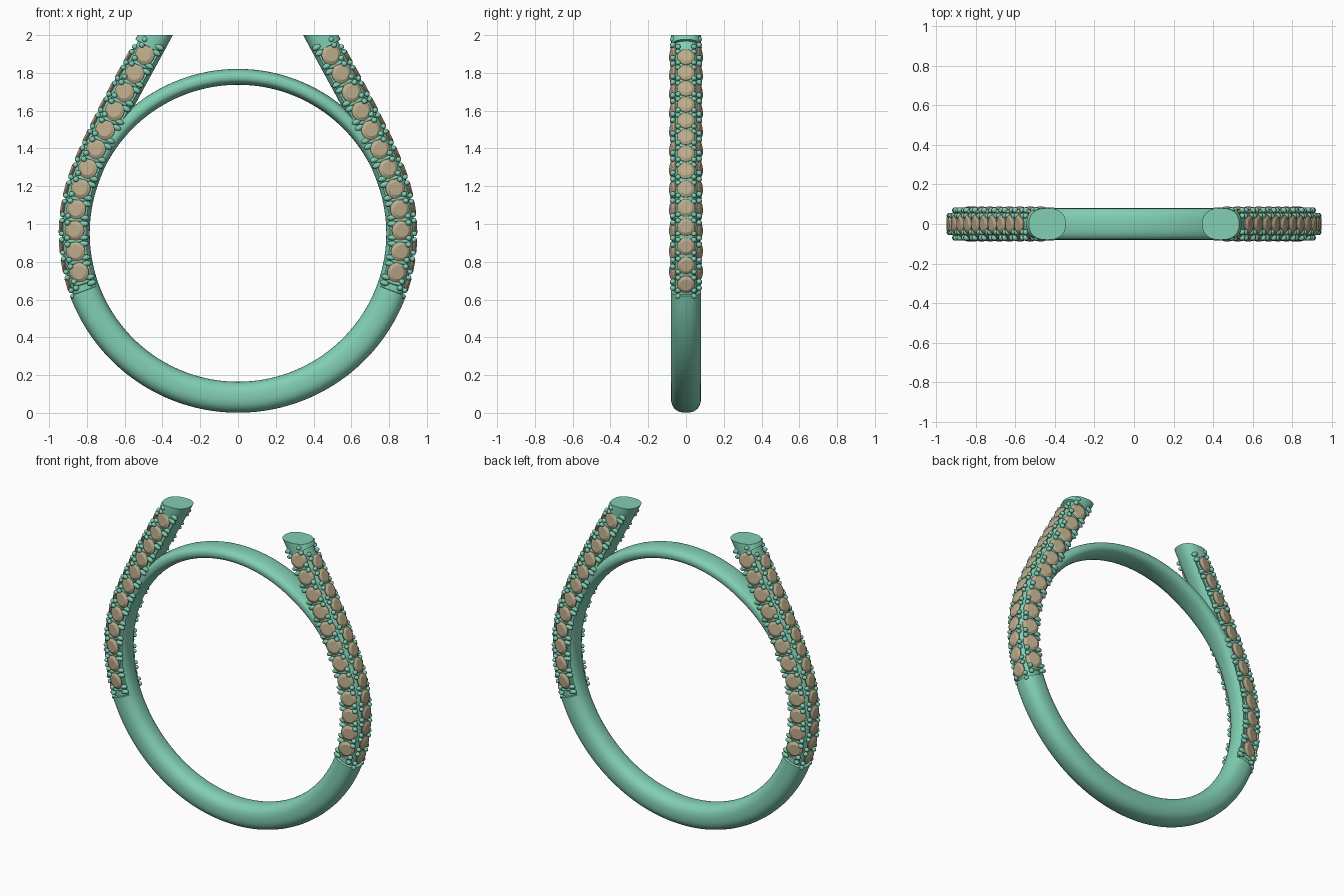
import bpy, bmesh, math
from mathutils import Vector, Matrix
from mathutils.geometry import interpolate_bezier

if "Cube" in bpy.data.objects:
    bpy.data.objects.remove(bpy.data.objects["Cube"])

CZ, R = 0.95, 0.867          # ring centre height, shank centreline radius
H = 0.082                    # half thickness of the shank


def material(name, col):
    m = bpy.data.materials.new(name)
    m.diffuse_color = (*col, 1)
    m.use_nodes = True
    m.node_tree.nodes["Principled BSDF"].inputs["Base Color"].default_value = m.diffuse_color
    return m


METAL = material("green_metal", (0.22, 0.62, 0.45))
STONE = material("tan_stone", (0.50, 0.41, 0.26))


def finish(bm, name, mat, smooth=True, mirror=None):
    bmesh.ops.recalc_face_normals(bm, faces=bm.faces[:])
    me = bpy.data.meshes.new(name)
    bm.to_mesh(me)
    bm.free()
    ob = bpy.data.objects.new(name, me)
    bpy.context.collection.objects.link(ob)
    me.materials.append(mat)
    if mirror:
        md = ob.modifiers.new("Mirror", 'MIRROR')
        md.use_axis = mirror
        md.use_mirror_merge = False
    if smooth:
        bpy.ops.object.select_all(action='DESELECT')
        ob.select_set(True)
        bpy.context.view_layer.objects.active = ob
        bpy.ops.object.shade_smooth_by_angle(angle=math.radians(40))
    return ob


# Right-hand centreline: lower arc, then an S-curve up to the tip
path = [Vector((R * math.cos(a), 0, CZ + R * math.sin(a)))
        for a in (math.radians(-90 + 110 * i / 110) for i in range(111))]
d = Vector((-0.342, 0, 0.94))
p0, p3 = path[-1], Vector((0.385, 0, 2.1))
path += interpolate_bezier(p0, p0 + d * 0.28, p3 - Vector((-0.46, 0, 0.888)) * 0.28, p3, 60)[1:]
dist = [0.0]
for a, b in zip(path, path[1:]):
    dist.append(dist[-1] + (b - a).length)


def frame(s):
    """Point, tangent and outward normal at distance s from the bottom."""
    sg, s = (-1 if s < 0 else 1), min(abs(s), dist[-1] - 1e-6)
    i = max(k for k in range(len(dist) - 1) if dist[k] <= s)
    def tan(k):
        return (path[min(k + 1, len(path) - 1)] - path[max(k - 1, 0)]).normalized() if k else Vector((1, 0, 0))
    f = (s - dist[i]) / (dist[i + 1] - dist[i])
    p, t = path[i].lerp(path[i + 1], f), tan(i).lerp(tan(i + 1), f).normalized()
    n = Vector((t.z, 0, -t.x))
    if sg < 0:
        p, t, n = Vector((-p.x, 0, p.z)), Vector((t.x, 0, -t.z)), Vector((-n.x, 0, n.z))
    return p, t, n


def s_at_z(z):
    return next(dist[i] for i, p in enumerate(path) if p.z >= z)


def section(hu, hv, recessed=False, count=40):
    pts = []
    for k in range(count):
        a = 2 * math.pi * k / count
        c, s = math.cos(a), math.sin(a)
        e = 2 / 2.4
        u, v = math.copysign(abs(c) ** e, c) * hu, math.copysign(abs(s) ** e, s) * hv
        if recessed and u > -0.058:
            u, v = u * 0.8, v * 0.8
        pts.append((u, v))
    return pts


def loft(bm, rings):
    loops = [[bm.verts.new(p) for p in r] for r in rings]
    for a, b in zip(loops, loops[1:]):
        for i in range(len(a)):
            j = (i + 1) % len(a)
            bm.faces.new((a[i], a[j], b[j], b[i]))
    bm.faces.new(loops[0])
    bm.faces.new(loops[-1])


# Shank: plain below, recessed seat for the stones, plain tips cut flat
S0, S1 = R * math.radians(69.5), s_at_z(1.935)
stations = [(S0 * i / 50, False) for i in range(51)]
stations += [(S0 + 0.002 + (S1 - S0 - 0.004) * i / 60, True) for i in range(61)]
stations += [(S1 + (dist[-1] - S1) * i / 8, False) for i in range(9)]
stations = [(-s, r) for s, r in reversed(stations[1:])] + stations
rings = []
for s, rec in stations:
    p, t, n = frame(s)
    rings.append([p + n * u + Vector((0, v, 0)) for u, v in section(H, 0.08, rec)])
bm = bmesh.new()
loft(bm, rings)
res = bmesh.ops.bisect_plane(bm, geom=bm.verts[:] + bm.edges[:] + bm.faces[:],
                             plane_co=(0, 0, 2), plane_no=(0, 0, 1), clear_outer=True)
bmesh.ops.holes_fill(bm, edges=[e for e in bm.edges if e.is_boundary], sides=0)
finish(bm, "shank", METAL)

# Thin bridge arc closing the finger hole, ends buried in the shank
rings = []
for i in range(81):
    a = math.radians(25 + 130 * i / 80)
    k = min(1, min(i, 80 - i) / 20)
    o = Vector((math.cos(a), 0, math.sin(a)))
    rings.append([Vector((0, v, CZ)) + o * (0.829 + u) for u, v in section(0.042, 0.064 + 0.015 * k)])
bm = bmesh.new()
loft(bm, rings)
finish(bm, "bridge_arc", METAL)


def oriented(s, u, v, tilt):
    """Matrix on the shank; tilt 0 faces the front, 90 degrees faces outward."""
    p, t, n = frame(s)
    z = n * math.sin(tilt) + Vector((0, -math.cos(tilt), 0))
    y = z.cross(t)
    m = Matrix((t, y, z)).transposed().to_4x4()
    m.translation = p + n * u + Vector((0, v, 0))
    return m


def gem(bm, m, r):
    n = 16
    prof = [(0.3, -0.7), (1.0, -0.3), (1.0, -0.2), (0.66, 0.0)]
    loft_rings = [[m @ Vector((r * q * math.cos(2 * math.pi * k / n), r * q * math.sin(2 * math.pi * k / n), r * h))
                   for k in range(n)] for q, h in prof]
    loft(bm, loft_rings)


def bead(bm, m, size):
    bmesh.ops.create_icosphere(bm, subdivisions=2, radius=1, matrix=m @ Matrix.Diagonal((*size, 1)))


def spread(a, b, n):
    return [a + (b - a) * i / (n - 1) for i in range(n)]


# Stone rows: twelve on each face, fourteen along the outer edge
TILT = math.radians(14)
side = spread(R * math.radians(76.2), s_at_z(1.893), 12)
outer = spread(R * math.radians(73.3), s_at_z(1.845), 14)
bm = bmesh.new()
for s in side:
    gem(bm, oriented(s, 0.002, -0.081, TILT), 0.053)
finish(bm, "side_stones", STONE, False, (True, True, False))
bm = bmesh.new()
for s in outer:
    gem(bm, oriented(s, 0.082, 0, math.pi / 2), 0.047)
finish(bm, "outer_stones", STONE, False, (True, False, False))

# Prongs: inner fingers and beads in the gaps between side stones
bm = bmesh.new()
step = side[1] - side[0]
for s in [side[0] - step / 2] + [q + step / 2 for q in side]:
    for ds in (-0.017, 0.017):
        bead(bm, oriented(s + ds, -0.05, -0.071, 0), (0.015, 0.026, 0.013))
        bead(bm, oriented(s + ds, 0.038, -0.070, TILT), (0.015, 0.016, 0.015))
    bead(bm, oriented(s, 0, -0.062, 0), (0.012, 0.05, 0.012))
finish(bm, "side_prongs", METAL, True, (True, True, False))

# Prongs: bead pairs flanking the outer stones
bm = bmesh.new()
step = outer[1] - outer[0]
for s in [outer[0] - step / 2] + [q + step / 2 for q in outer]:
    for ds in (-0.015, 0.015):
        bead(bm, oriented(s + ds, 0.067, -0.042, math.radians(55)), (0.014, 0.015, 0.014))
finish(bm, "outer_prongs", METAL, True, (True, True, False))
